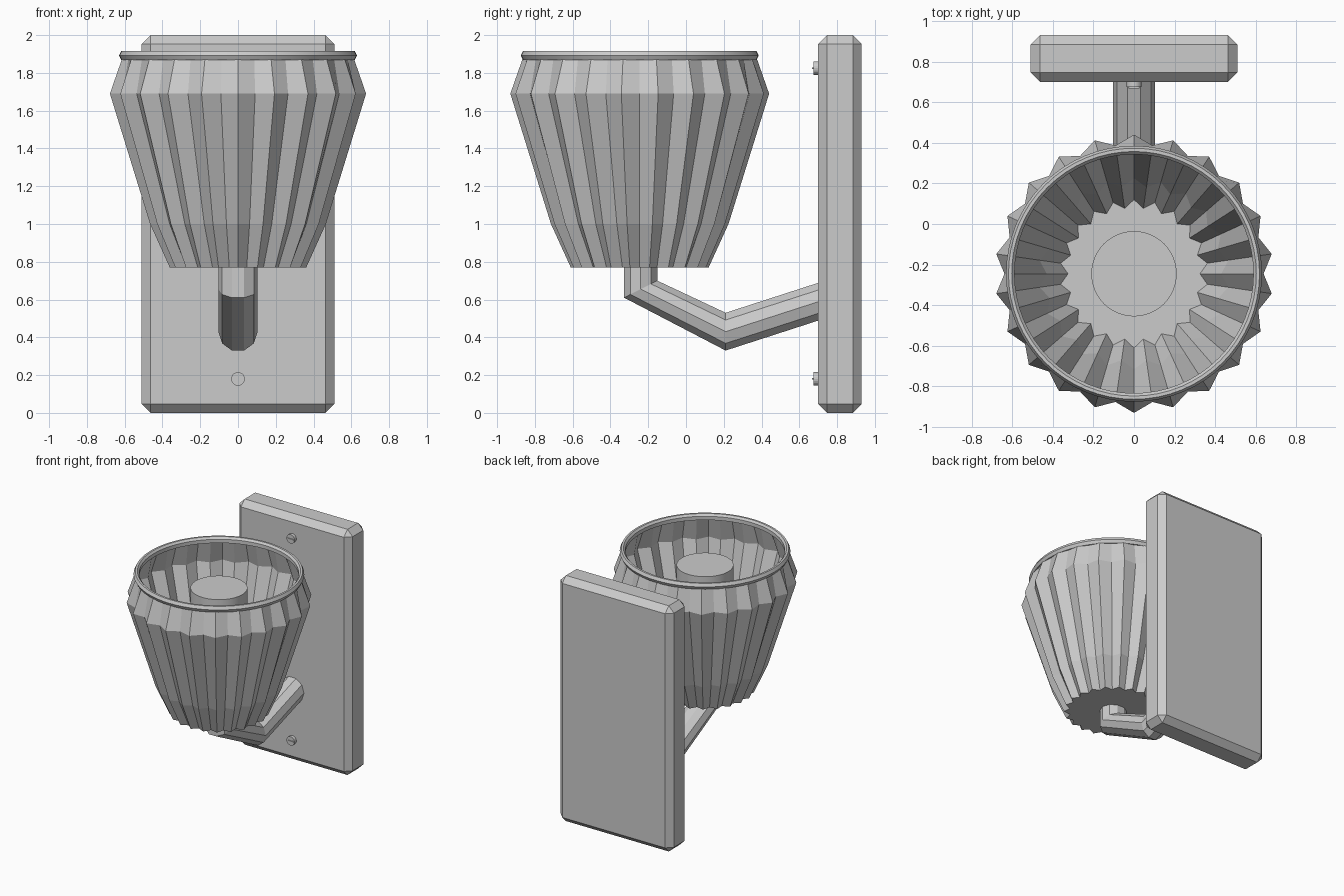
import bpy, bmesh, math
from mathutils import Matrix, Vector

if "Cube" in bpy.data.objects:
    bpy.data.objects.remove(bpy.data.objects["Cube"])

CY = -0.245          # shade axis in y
FLUTES = 22


def finish(name, bm, smooth=False):
    bmesh.ops.recalc_face_normals(bm, faces=bm.faces)
    me = bpy.data.meshes.new(name)
    bm.to_mesh(me)
    bm.free()
    ob = bpy.data.objects.new(name, me)
    bpy.context.collection.objects.link(ob)
    if smooth:
        bpy.ops.object.select_all(action='DESELECT')
        ob.select_set(True)
        bpy.context.view_layer.objects.active = ob
        bpy.ops.object.shade_smooth_by_angle(angle=math.radians(30))
    return ob


def loft(bm, rings, loop=False):
    """Join rings of points with quads; returns the vertex rings."""
    vr = [[bm.verts.new(p) for p in r] for r in rings]
    n = len(vr[0])
    pairs = list(zip(vr, vr[1:])) + ([(vr[-1], vr[0])] if loop else [])
    for a, b in pairs:
        for i in range(n):
            j = (i + 1) % n
            bm.faces.new((a[i], a[j], b[j], b[i]))
    return vr


def box(bm, lo, hi):
    lo, hi = Vector(lo), Vector(hi)
    m = Matrix.Translation((lo + hi) / 2) @ Matrix.Diagonal((*(hi - lo), 1))
    bmesh.ops.create_cube(bm, size=1, matrix=m)


def cylinder(bm, r, depth, sides, matrix):
    bmesh.ops.create_cone(bm, cap_ends=True, segments=sides, radius1=r,
                          radius2=r, depth=depth, matrix=matrix)


# Wall plate with chamfered edges
bm = bmesh.new()
box(bm, (-0.51, 0.70, 0), (0.51, 0.93, 2))
bmesh.ops.bevel(bm, geom=bm.edges[:], offset=0.047, segments=1,
                profile=0.5, affect='EDGES')
finish("wall_plate", bm)

# Fluted shade: ridges and grooves alternate, thin wall, closed floor
levels = [(0.77, 0.365, 0.325), (1.0, 0.47, 0.43),
          (1.69, 0.685, 0.638), (1.87, 0.622, 0.605)]
rings = []
for z, ridge, groove in levels:
    ring = []
    for i in range(2 * FLUTES):
        a = math.pi / 2 + math.pi * i / FLUTES
        r = groove if i % 2 else ridge
        ring.append((r * math.cos(a), CY + r * math.sin(a), z))
    rings.append(ring)
bm = bmesh.new()
vr = loft(bm, rings)
bm.faces.new(vr[0])
finish("fluted_shade", bm)

# Rim ring
profile = [(0.588, 1.87), (0.618, 1.868), (0.63, 1.892), (0.618, 1.916),
           (0.602, 1.916), (0.588, 1.9)]
bm = bmesh.new()
loft(bm, [[(r * math.cos(math.tau * i / 64), CY + r * math.sin(math.tau * i / 64), z)
           for i in range(64)] for r, z in profile], loop=True)
finish("shade_rim", bm, smooth=True)

# Lamp cylinder inside the shade
bm = bmesh.new()
cylinder(bm, 0.21, 1.005, 48, Matrix.Translation((0, CY, 1.2775)))
finish("lamp_cylinder", bm, smooth=True)

# Bent ten-sided arm: centre (y, z) and mitred half-thickness (dy, dz)
path = [(-0.24, 0.772, 0.088, 0), (-0.24, 0.655, 0.088, 0.045),
        (0.21, 0.43, 0, 0.1), (0.72, 0.595, 0, 0.1)]
rings = []
for y, z, dy, dz in path:
    ring = []
    for i in range(10):
        a = math.tau * i / 10
        s = math.sin(a) / math.cos(math.pi / 10)
        ring.append((0.104 * math.cos(a), y + dy * s, z + dz * s))
    rings.append(ring)
bm = bmesh.new()
vr = loft(bm, rings)
bm.faces.new(vr[0])
bm.faces.new(vr[-1])
finish("support_arm", bm)

# Plate screws with a slot bar on the head
for name, z in (("lower_screw", 0.18), ("upper_screw", 1.825)):
    bm = bmesh.new()
    m = Matrix.Translation((0, 0.692, z)) @ Matrix.Rotation(math.pi / 2, 4, 'X')
    cylinder(bm, 0.036, 0.034, 20, m)
    box(bm, (-0.027, 0.668, z - 0.004), (0.027, 0.68, z + 0.004))
    finish(name, bm)
